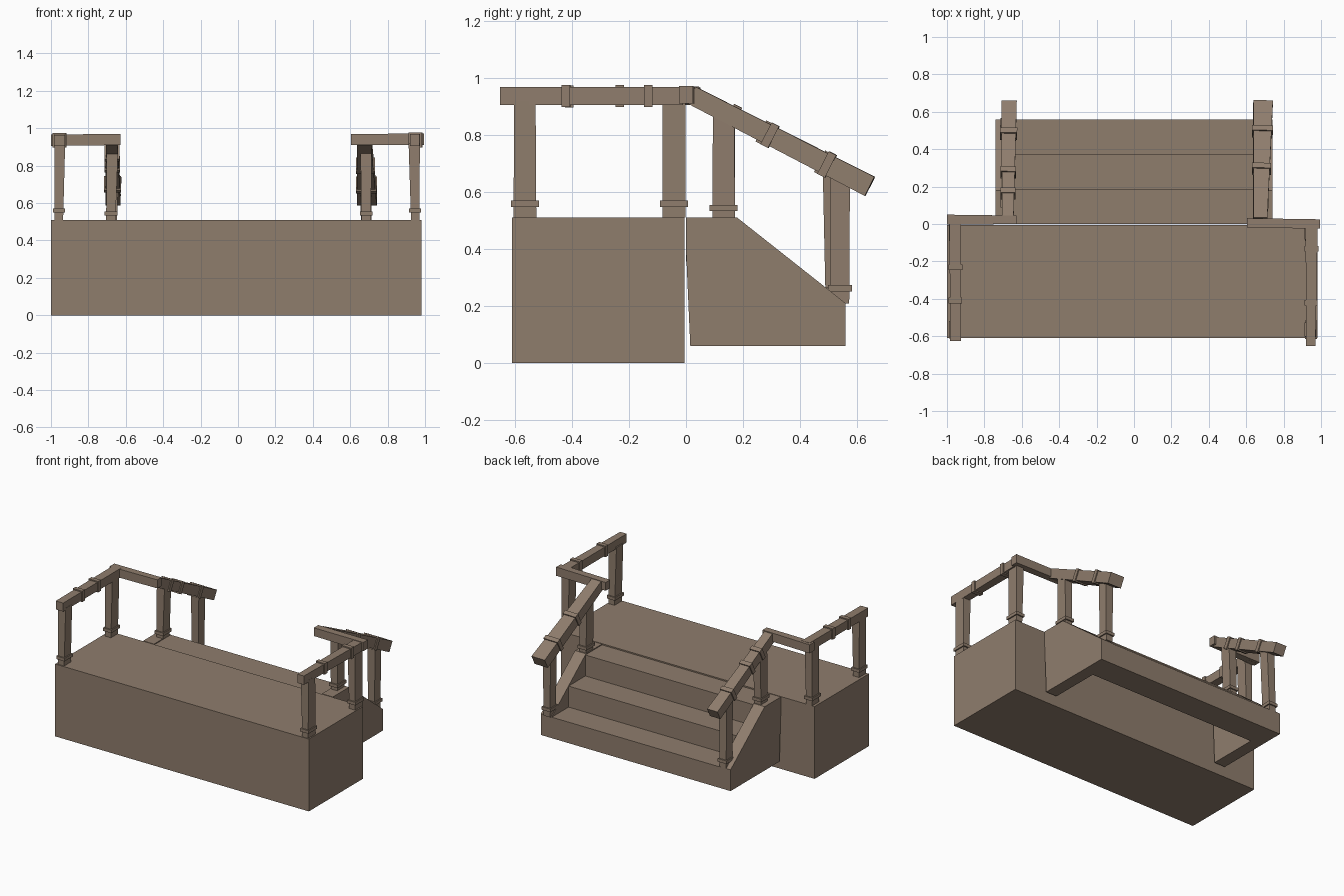
import bpy, bmesh
from mathutils import Vector

if "Cube" in bpy.data.objects:
    bpy.data.objects.remove(bpy.data.objects["Cube"])

wood = bpy.data.materials.new("brown wood")
wood.diffuse_color = (0.275, 0.205, 0.152, 1)
wood.use_nodes = True
wood.node_tree.nodes["Principled BSDF"].inputs["Base Color"].default_value = wood.diffuse_color


def finish(name, bm):
    bmesh.ops.recalc_face_normals(bm, faces=bm.faces)
    me = bpy.data.meshes.new(name)
    bm.to_mesh(me)
    bm.free()
    me.materials.append(wood)
    ob = bpy.data.objects.new(name, me)
    bpy.context.collection.objects.link(ob)
    return ob


def loft(name, ring_a, ring_b):
    """Closed solid between two matching rings."""
    bm = bmesh.new()
    a = [bm.verts.new(v) for v in ring_a]
    b = [bm.verts.new(v) for v in ring_b]
    n = len(a)
    bm.faces.new(a)
    bm.faces.new(b[::-1])
    for i in range(n):
        bm.faces.new((a[i], a[(i + 1) % n], b[(i + 1) % n], b[i]))
    return finish(name, bm)


def box(name, x, y, z):
    rings = [[(px, y[0], z[0]), (px, y[1], z[0]), (px, y[1], z[1]), (px, y[0], z[1])] for px in x]
    return loft(name, *rings)


def beam(name, p, q, size_p, size_q):
    """Tapered timber from p to q; sizes are (side width, other width)."""
    p, q = Vector(p), Vector(q)
    d = (q - p).normalized()
    side = Vector((1, 0, 0)) if abs(d.z) > 0.8 else d.cross(Vector((0, 0, 1))).normalized()
    up = side.cross(d).normalized()
    rings = []
    for c, (w, h) in ((p, size_p), (q, size_q)):
        rings.append([c + side * w / 2 * i + up * h / 2 * j
                      for i, j in ((-1, -1), (1, -1), (1, 1), (-1, 1))])
    return loft(name, *rings)


def band(name, p, q, t, size, length=0.03):
    """Short strap wrapped round a timber at fraction t."""
    p, q = Vector(p), Vector(q)
    c, d = p.lerp(q, t), (q - p).normalized() * length / 2
    return beam(name, c - d, c + d, size, size)


# Platform block
box("platform", (-1.0, 0.98), (-0.61, -0.005), (0, 0.51))

# Stair side walls
profile = [(0, 0.51), (0.18, 0.51), (0.56, 0.21), (0.56, 0.06), (0.015, 0.06), (0, 0.4)]
for side, x0, x1 in (("left", -0.74, -0.655), ("right", 0.655, 0.74)):
    loft("stair_wall_" + side, [(x0, y, z) for y, z in profile], [(x1, y, z) for y, z in profile])

# Three steps
for i in range(3):
    y1 = 0.56 - 0.187 * i
    box("step_%d" % (i + 1), (-0.655, 0.655), (max(y1 - 0.187, 0), y1),
        (0.06 + 0.148 * i, 0.208 + 0.148 * i))

# Posts: name, base, top, base size, top size
posts = [
    ("front_post_left", (-0.958, -0.565, 0.51), (-0.953, -0.565, 0.92), (0.046, 0.075), (0.058, 0.072)),
    ("corner_post_left", (-0.958, -0.042, 0.51), (-0.953, -0.042, 0.92), (0.046, 0.078), (0.058, 0.078)),
    ("front_post_right", (0.948, -0.565, 0.51), (0.942, -0.565, 0.92), (0.046, 0.08), (0.06, 0.075)),
    ("corner_post_right", (0.948, -0.042, 0.51), (0.942, -0.042, 0.92), (0.046, 0.08), (0.06, 0.08)),
    ("upper_stair_post_left", (-0.68, 0.135, 0.50), (-0.672, 0.135, 0.87), (0.05, 0.075), (0.06, 0.075)),
    ("upper_stair_post_right", (0.685, 0.132, 0.50), (0.685, 0.132, 0.87), (0.05, 0.08), (0.06, 0.075)),
    ("lower_stair_post_left", (-0.68, 0.525, 0.20), (-0.672, 0.515, 0.665), (0.05, 0.07), (0.06, 0.07)),
    ("lower_stair_post_right", (0.685, 0.54, 0.21), (0.685, 0.54, 0.65), (0.05, 0.065), (0.06, 0.07)),
]
for name, p, q, sp, sq in posts:
    beam(name, p, q, sp, sq)
    band(name + "_strap", p, q, 0.12, (sp[0] + 0.018, sp[1] + 0.018), 0.022)

# Rails: name, start, end, start size, end size, strap positions
rails = [
    ("side_rail_left", (-0.955, -0.625, 0.935), (-0.955, 0.03, 0.937), (0.058, 0.06), (0.062, 0.062), (0.33, 0.6)),
    ("side_rail_right", (0.945, -0.652, 0.937), (0.95, -0.01, 0.937), (0.05, 0.062), (0.065, 0.062), (0.36, 0.81)),
    ("cross_rail_left", (-1.0, 0.024, 0.936), (-0.628, 0.022, 0.94), (0.052, 0.06), (0.046, 0.06), ()),
    ("cross_rail_right", (0.605, 0.006, 0.94), (0.995, 0.0, 0.941), (0.05, 0.058), (0.05, 0.062), ()),
    ("stair_rail_left", (-0.675, 0.02, 0.94), (-0.668, 0.645, 0.617), (0.062, 0.065), (0.082, 0.07), (0.23, 0.41, 0.74)),
    ("stair_rail_right", (0.675, 0.02, 0.94), (0.69, 0.645, 0.62), (0.075, 0.065), (0.105, 0.075), (0.44, 0.76)),
]
for name, p, q, sp, sq, straps in rails:
    beam(name, p, q, sp, sq)
    for i, t in enumerate(straps):
        band("%s_strap_%d" % (name, i + 1), p, q, t,
             (sp[0] + (sq[0] - sp[0]) * t + 0.014, sp[1] + (sq[1] - sp[1]) * t + 0.016))
